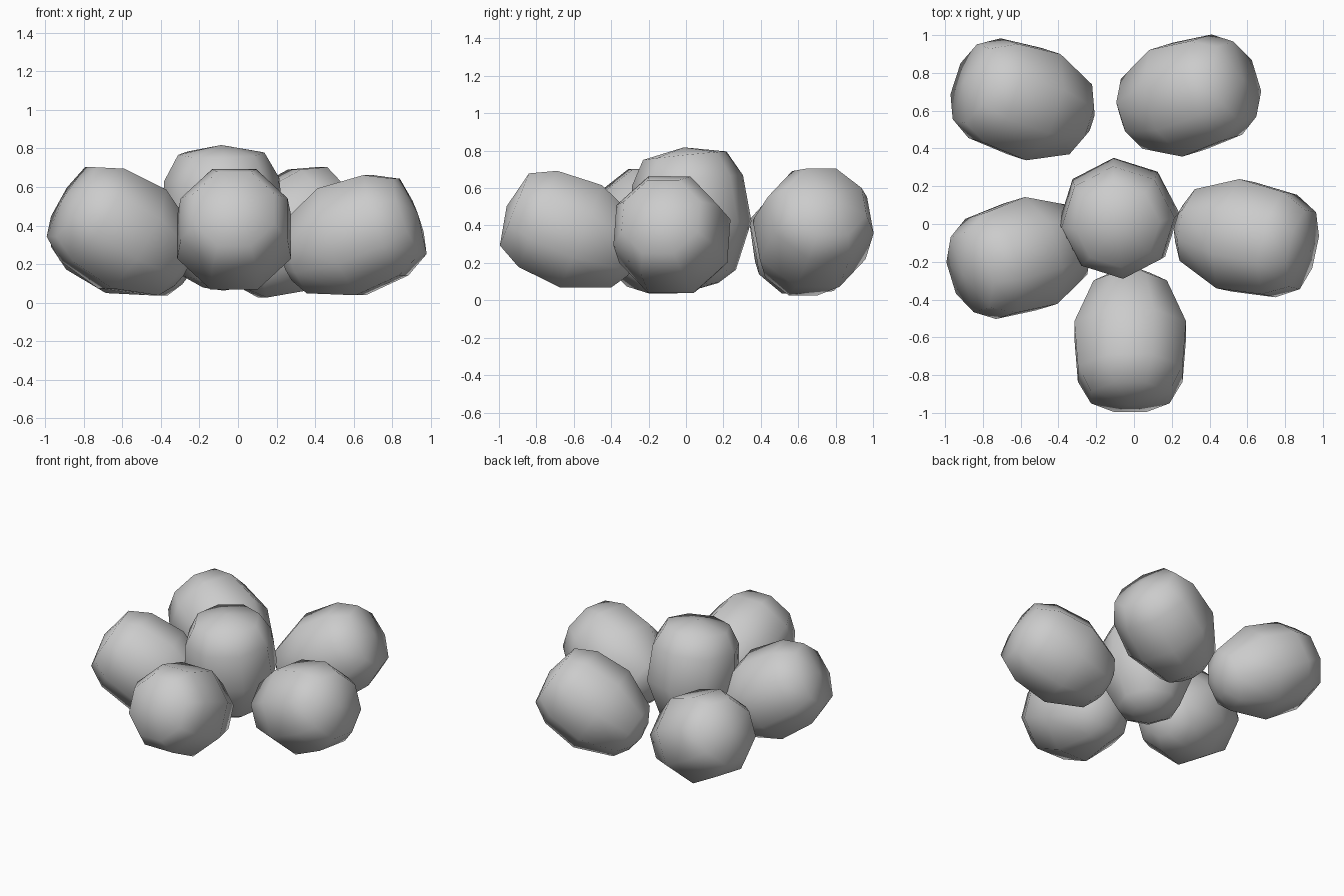
import bpy, bmesh
from math import radians, sin, cos, pi
from mathutils import Matrix, Vector

if "Cube" in bpy.data.objects:
    bpy.data.objects.remove(bpy.data.objects["Cube"])

SIDES = 8
# Egg profile along its axis (height, radius), narrow end first
RINGS = [(-0.31, 0.11), (-0.25, 0.21), (0.0, 0.32), (0.25, 0.30), (0.385, 0.225)]
NARROW_TIP, BLUNT_TIP = -0.33, 0.43


def add_egg(name, centre, heading, rise, phase=22.5):
    """Egg whose blunt end points along heading and is raised by rise degrees."""
    bm = bmesh.new()
    rings = [[bm.verts.new((r * cos(2 * pi * i / SIDES), r * sin(2 * pi * i / SIDES), z))
              for i in range(SIDES)] for z, r in RINGS]
    low = bm.verts.new((0, 0, NARROW_TIP))
    top = bm.verts.new((0, 0, BLUNT_TIP))
    for i in range(SIDES):
        j = (i + 1) % SIDES
        bm.faces.new((low, rings[0][j], rings[0][i]))
        bm.faces.new((top, rings[-1][i], rings[-1][j]))
        for a, b in zip(rings, rings[1:]):
            bm.faces.new((a[i], a[j], b[j], b[i]))
    # Lean the egg, then place the middle of its bounds
    bm.transform(Matrix.Rotation(radians(heading), 4, 'Z')
                 @ Matrix.Rotation(radians(90 - rise), 4, 'Y')
                 @ Matrix.Rotation(radians(phase), 4, 'Z'))
    mid = Vector([(min(v.co[k] for v in bm.verts) + max(v.co[k] for v in bm.verts)) / 2
                  for k in range(3)])
    bmesh.ops.translate(bm, verts=bm.verts, vec=-mid)
    bmesh.ops.recalc_face_normals(bm, faces=bm.faces)
    for f in bm.faces:
        f.smooth = True
    mesh = bpy.data.meshes.new(name)
    bm.to_mesh(mesh)
    bm.free()
    obj = bpy.data.objects.new(name, mesh)
    obj.location = centre
    bpy.context.collection.objects.link(obj)
    return obj


# Five leaning eggs around one upright egg
add_egg("egg_centre", (-0.08, 0.03, 0.44), -100, 84, 15)
add_egg("egg_front", (-0.02, -0.615, 0.38), -90, 22)
add_egg("egg_right", (0.595, -0.075, 0.35), -12, 20)
add_egg("egg_back_right", (0.29, 0.68, 0.365), 17, 32)
add_egg("egg_back_left", (-0.59, 0.66, 0.355), 162, 25)
add_egg("egg_left", (-0.61, -0.18, 0.37), 197, 30)
